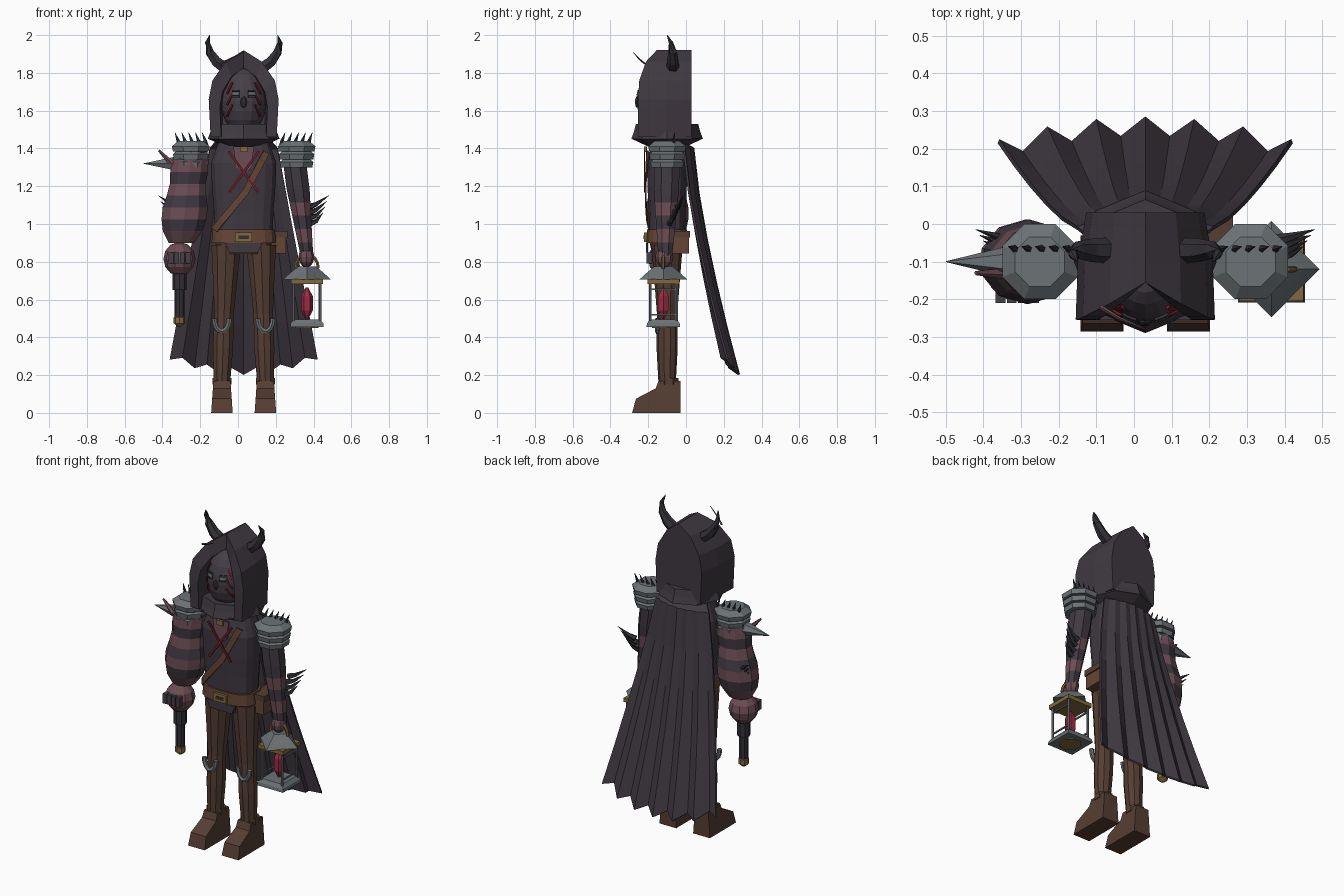
import bpy, math
from mathutils import Vector

if "Cube" in bpy.data.objects:
    bpy.data.objects.remove(bpy.data.objects["Cube"])


def material(name, *rgb):
    mat = bpy.data.materials.new(name)
    mat.use_nodes = True
    mat.diffuse_color = (*rgb, 1)
    mat.node_tree.nodes["Principled BSDF"].inputs["Base Color"].default_value = (*rgb, 1)
    return mat


CLOTH = material("dark purple cloth", .05, .04, .052)
PINK = material("dusty pink", .15, .075, .09)
BROWN = material("trouser brown", .09, .048, .033)
LEATHER = material("strap leather", .13, .06, .036)
STEEL = material("grey steel", .15, .17, .18)
GOLD = material("old gold", .22, .14, .045)
CRYSTAL = material("red crystal", .33, .025, .06)
BLOOD = material("scratch red", .16, .012, .02)
HORN = material("dark horn", .033, .03, .037)
SKIN = material("mask purple", .062, .05, .062)
MID, BODY = .03, -.1  # centre line and depth of the figure
SIDES = (-1, 1)


def build(name, verts, faces, mats, index=None, thick=0):
    mesh = bpy.data.meshes.new(name)
    mesh.from_pydata([tuple(v) for v in verts], [], faces)
    for mat in mats:
        mesh.materials.append(mat)
    if index:
        mesh.polygons.foreach_set("material_index", index)
    part = bpy.data.objects.new(name, mesh)
    bpy.context.collection.objects.link(part)
    bpy.context.view_layer.objects.active = part
    part.select_set(True)
    bpy.ops.object.mode_set(mode='EDIT')
    bpy.ops.mesh.select_all(action='SELECT')
    bpy.ops.mesh.normals_make_consistent(inside=False)
    bpy.ops.object.mode_set(mode='OBJECT')
    part.select_set(False)
    if thick:
        solidify = part.modifiers.new("thickness", 'SOLIDIFY')
        solidify.thickness, solidify.offset = thick, 0


def loft(name, rings, mats, stripes=()):
    """Skin closed rings; segments listed in stripes take the second material."""
    n, last = len(rings[0]), len(rings) - 1
    faces, index = [], []
    for i in range(last):
        for j in range(n):
            k = (j + 1) % n
            faces.append((i * n + j, i * n + k, (i + 1) * n + k, (i + 1) * n + j))
            index.append(int(i in stripes))
    faces += [tuple(range(n)), tuple(range(last * n, last * n + n))]
    index += [index[0], index[-1]]
    build(name, [p for ring in rings for p in ring], faces, mats, index)


def power(value, exponent):
    return math.copysign(abs(value) ** exponent, value)


def column(name, foot, head, radii, *mats, n=8, depth=1, square=1, turn=.5, stripes=()):
    """Evenly spaced level rings from foot to head, one radius each."""
    foot, head = Vector(foot), Vector(head)
    rings = []
    for i, r in enumerate(radii):
        c = foot.lerp(head, i / (len(radii) - 1))
        angles = [math.tau * (j + turn) / n for j in range(n)]
        rings.append([c + Vector((r * power(math.cos(a), square), r * depth * power(math.sin(a), square), 0))
                      for a in angles])
    loft(name, rings, mats, stripes)


def ball(name, centre, size, mat, n=10, rows=7):
    """Faceted ellipsoid."""
    angles = [math.pi * (i + .2) / (rows - .6) for i in range(rows)]
    loft(name, [[Vector(centre) + Vector((size[0] * math.sin(a) * math.cos(math.tau * j / n),
                                          size[1] * math.sin(a) * math.sin(math.tau * j / n),
                                          -size[2] * math.cos(a))) for j in range(n)] for a in angles], [mat])


def rod(name, points, mat, radius, tip=None, n=6):
    """Tube along a path, tapering towards tip."""
    points = [Vector(p) for p in points]
    last = len(points) - 1
    tip = radius if tip is None else tip
    rings = []
    for i, p in enumerate(points):
        along = points[min(i + 1, last)] - points[max(i - 1, 0)]
        spin = along.to_track_quat('Z', 'Y')
        r = radius + (tip - radius) * (i / last) ** 1.5
        rings.append([p + spin @ Vector((math.cos(math.tau * j / n), math.sin(math.tau * j / n), 0)) * r
                      for j in range(n)])
    loft(name, rings, [mat])


def arc(centre, width, height, start):
    """Half an upright oval."""
    angles = [start + math.pi * i / 8 for i in range(9)]
    return [Vector(centre) + Vector((width * math.cos(a), 0, height * math.sin(a))) for a in angles]


def box(name, centre, size, mat):
    corners = [(x, y, z) for z in SIDES for x, y in ((-1, -1), (1, -1), (1, 1), (-1, 1))]
    verts = [[c + s * k / 2 for c, s, k in zip(centre, size, corner)] for corner in corners]
    loft(name, [verts[:4], verts[4:]], [mat])


def ribbon(name, path, width, surface, mat):
    """Flat strip lying on a front surface, path given as x, z."""
    path = [Vector(p) for p in path]
    fine = [a.lerp(b, t / 4) for a, b in zip(path, path[1:]) for t in range(4)] + [path[-1]]
    verts = []
    for i, c in enumerate(fine):
        along = (fine[min(i + 1, len(fine) - 1)] - fine[max(i - 1, 0)]).normalized()
        for s in SIDES:
            x, z = c.x - s * along.y * width / 2, c.y + s * along.x * width / 2
            verts.append((x, surface(x, z) - .003, z))
    faces = [(i, i + 1, i + 3, i + 2) for i in range(0, len(verts) - 2, 2)]
    build(name, verts, faces, [mat], thick=.007)


def chest(x, z):
    return BODY - .11 * max(0, 1 - abs((x - MID) / .175) ** 3) ** .35


def mask(x, z):
    return -.14 - .12 * max(0, 1 - ((x - MID) / .12) ** 2 - ((z - 1.65) / .175) ** 2) ** .5


# Torso, pelvis, belt
column("torso", (MID, BODY, .94), (MID, BODY, 1.45), (.155, .16, .17, .175, .13), CLOTH, n=16, depth=.62, square=.7)
column("pelvis", (MID, BODY, .84), (MID, BODY, .93), (.13, .165), BROWN, n=12, depth=.62, square=.7)
column("belt", (MID, BODY, .9), (MID, BODY, .97), (.172, .168), LEATHER, n=16, depth=.64, square=.7)
box("belt_buckle", (MID, -.212, .93), (.09, .02, .05), GOLD)
box("buckle_slot", (MID, -.222, .93), (.055, .006, .018), HORN)
flap = [(MID + s * half, -.206, z) for half, z in ((.1, .9), (.075, .85)) for s in SIDES]
build("front_flap", flap, [(0, 1, 3, 2)], [CLOTH], thick=.009)
box("belt_pouch", (.215, -.05, .9), (.08, .13, .11), LEATHER)
box("pouch_flap", (.22, -.05, .945), (.085, .14, .035), BROWN)

# Chest dressing
ribbon("chest_strap", [(.15, 1.38), (.04, 1.17), (-.125, .97)], .035, chest, LEATHER)
build("open_neckline", [(MID + x, -.21, z) for x, z in ((-.055, 1.41), (.055, 1.41), (.04, 1.3), (0, 1.27), (-.04, 1.3))],
      [range(5)], [PINK], thick=.006)
box("neck_clasp", (MID, -.215, 1.395), (.04, .014, .03), GOLD)
for s in SIDES:
    ribbon("chest_scratch", [(MID - s * .08, 1.385), (MID + s * .075, 1.17)], .013, lambda x, z: -.217, BLOOD)

# Legs, boots, knee guards
boot_side = ((-.03, 0), (-.03, .17), (-.145, .17), (-.16, .13), (-.265, .075), (-.285, 0))
for s in SIDES:
    foot_x = MID + s * .115
    column("leg", (foot_x, BODY, .16), (MID + s * .092, BODY, .89), (.046, .056, .054, .068, .083), BROWN, n=10)
    loft("boot", [[(foot_x + k * (.057 - z * .07), y, z) for y, z in boot_side] for k in SIDES], [BROWN])
    column("boot_cuff", (foot_x, -.09, .15), (foot_x, -.09, .185), (.055, .055), BROWN)
    rod("knee_guard", arc((foot_x, -.15, .5), .04, .07, math.pi), STEEL, .014)

# Heavy striped arm with fist and club
column("heavy_arm", (-.3, BODY, .9), (-.245, BODY, 1.4), (.07, .11, .125, .125, .11, .1, .105, .1, .085),
       CLOTH, PINK, n=10, depth=.9, stripes=range(0, 8, 2))
ball("heavy_fist", (-.31, -.12, .815), (.085, .085, .09), PINK)
for i in range(4):
    box("finger", (-.355 + i * .03, -.195, .82), (.026, .03, .06), SKIN)
rod("club_collar", [(-.31, -.12, z) for z in (.75, .65)], HORN, .038, n=8)
rod("club_handle", [(-.31, -.12, z) for z in (.7, .5)], HORN, .026, n=8)
ball("club_pommel", (-.31, -.12, .49), (.034, .034, .035), GOLD, n=8, rows=4)

# Slim striped arm
column("slim_arm", (.365, -.11, .83), (.29, BODY, 1.4), [min(.036 + i * .006, .066) for i in range(9)],
       CLOTH, PINK, depth=1.1, stripes=(1, 3))
ball("slim_hand", (.362, -.115, .825), (.042, .048, .055), PINK, n=8)

# Pauldrons and arm spikes
for s in SIDES:
    shoulder_x = MID + s * .28
    for i in range(3):
        z, r = 1.3 + i * .042, .09 + i * .006
        column("pauldron_plate", (shoulder_x, BODY, z), (shoulder_x, BODY, z + .055), (r, r + .006, r * .7), STEEL)
    for i in range(5):
        root = Vector((shoulder_x + s * (i * .036 - .085), -.08, 1.4))
        rod("pauldron_spike", [root, root + Vector((s * .008, .015, .04)), root + Vector((s * .025, .02, .085))],
            HORN, .014, .001, n=5)
    for i in range(4):
        root = Vector((MID + s * .345, -.09 + i * .015, 1 + i * .03))
        rod("forearm_spike", [root, root + Vector((s * .04, .01, .015)), root + Vector((s * (.075 + i * .01), .03, .06))],
            HORN, .018, .001, n=5)
rod("shoulder_spike", [(x, BODY, 1.32) for x in (-.3, -.37, -.5)], STEEL, .05, .001)
rod("shoulder_thorn", [(-.35, -.13, 1.32), (-.42, -.13, 1.39)], PINK, .016, .006, n=5)

# Hood: arch swept front to back, with a recessed opening
half_arch = ((0, 1.92), (.095, 1.86), (.165, 1.76), (.185, 1.66), (.175, 1.46))
arch = [(-x, z) for x, z in half_arch[:0:-1]] + list(half_arch)


def hood_ring(width, height, depth):
    return [(MID + x * width, depth(z - 1.46), 1.46 + (z - 1.46) * height) for x, z in arch]


def hood_front(rise):
    return -.255 + .1 * (rise / .46) ** 6


loft("hood", [hood_ring(.85, 1, lambda rise: .03), hood_ring(.97, 1, lambda rise: BODY), hood_ring(1, 1, hood_front),
     hood_ring(.68, .8, hood_front), hood_ring(.62, .77, lambda rise: -.13)], [CLOTH])
column("hood_cowl", (MID, BODY, 1.45), (MID, BODY, 1.53), (.19, .175, .165), CLOTH, turn=0)
column("cowl_lining", (MID, BODY, 1.41), (MID, BODY, 1.452), (.1, .19), CLOTH, turn=0)

# Mask
ball("mask", (MID, -.14, 1.65), (.12, .12, .175), SKIN, n=16, rows=11)
ball("mask_nose", (MID, -.26, 1.645), (.018, .012, .03), HORN, n=6, rows=5)
for s in SIDES:
    eye_x = MID + s * .042
    for z, width, mat in ((1.675, .009, HORN), (1.69, .016, STEEL), (1.705, .009, HORN)):
        ribbon("eye_line", [(eye_x - .018, z), (eye_x + .018, z)], width, mask, mat)
    for i in range(3):
        z = 1.75 - i * .06
        ribbon("mask_scratch", [(MID + s * .06, z), (MID + s * .088, z - .06)], .008, mask, BLOOD)

# Horns and loose strand
for s in SIDES:
    rod("horn", [(MID + s * x, y, z) for x, y, z in
        ((.09, -.07, 1.82), (.145, -.07, 1.86), (.18, -.07, 1.91), (.192, -.08, 1.96), (.18, BODY, 2))], HORN, .035, .002)
rod("loose_strand", [(-.09, -.22, 1.85), (-.04, -.25, 1.875), (MID, -.28, 1.91)], PINK, .006, .002, n=4)

# Pleated cape, folded over the shoulders
folds, drops = 13, 6
verts = []
for row in range(-1, drops):
    t = max(row, 0) / (drops - 1)
    for i in range(folds):
        u = i * 2 / (folds - 1) - 1
        pleat = .025 * (-1) ** i
        top = Vector((MID + u * .18, .035 - u * u * .05 + pleat * .15, 1.4))
        hem = Vector((MID + u * .39, .255 - u * u * .06 + pleat, .22 - pleat * .7 + u * u * .08))
        point = top.lerp(hem, t)
        point.y = top.y + (hem.y - top.y) * t ** 1.35
        verts.append((MID + u * .135, -.05, 1.45) if row < 0 else point)
build("cape", verts, [(r + i, r + i + 1, r + folds + i + 1, r + folds + i)
      for r in range(0, folds * drops, folds) for i in range(folds - 1)], [CLOTH], thick=.012)

# Lantern
lamp_x, lamp_y = .365, -.12


def lamp(z):
    return (lamp_x, lamp_y, z)


column("lantern_roof", lamp(.705), lamp(.775), (.128, .09, .048), STEEL, n=4, turn=0)
box("lantern_collar", lamp(.695), (.17, .17, .025), GOLD)
column("lantern_base", lamp(.455), lamp(.495), (.126, .122, .1), STEEL, n=4)
column("lantern_foot", lamp(.45), lamp(.457), (.065, .065), GOLD)
for s in SIDES:
    for k in SIDES:
        rod("lantern_post", [(lamp_x + s * .07, lamp_y + k * .07, z) for z in (.48, .69)], STEEL, .008)
    for z in (.52, .655):
        box("lantern_bar", (lamp_x + s * .07, lamp_y, z), (.008, .14, .008), STEEL)
ball("lantern_crystal", lamp(.58), (.035, .035, .085), CRYSTAL, n=6, rows=4)
rod("lantern_handle", arc(lamp(.765), .06, .075, 0), GOLD, .009)
